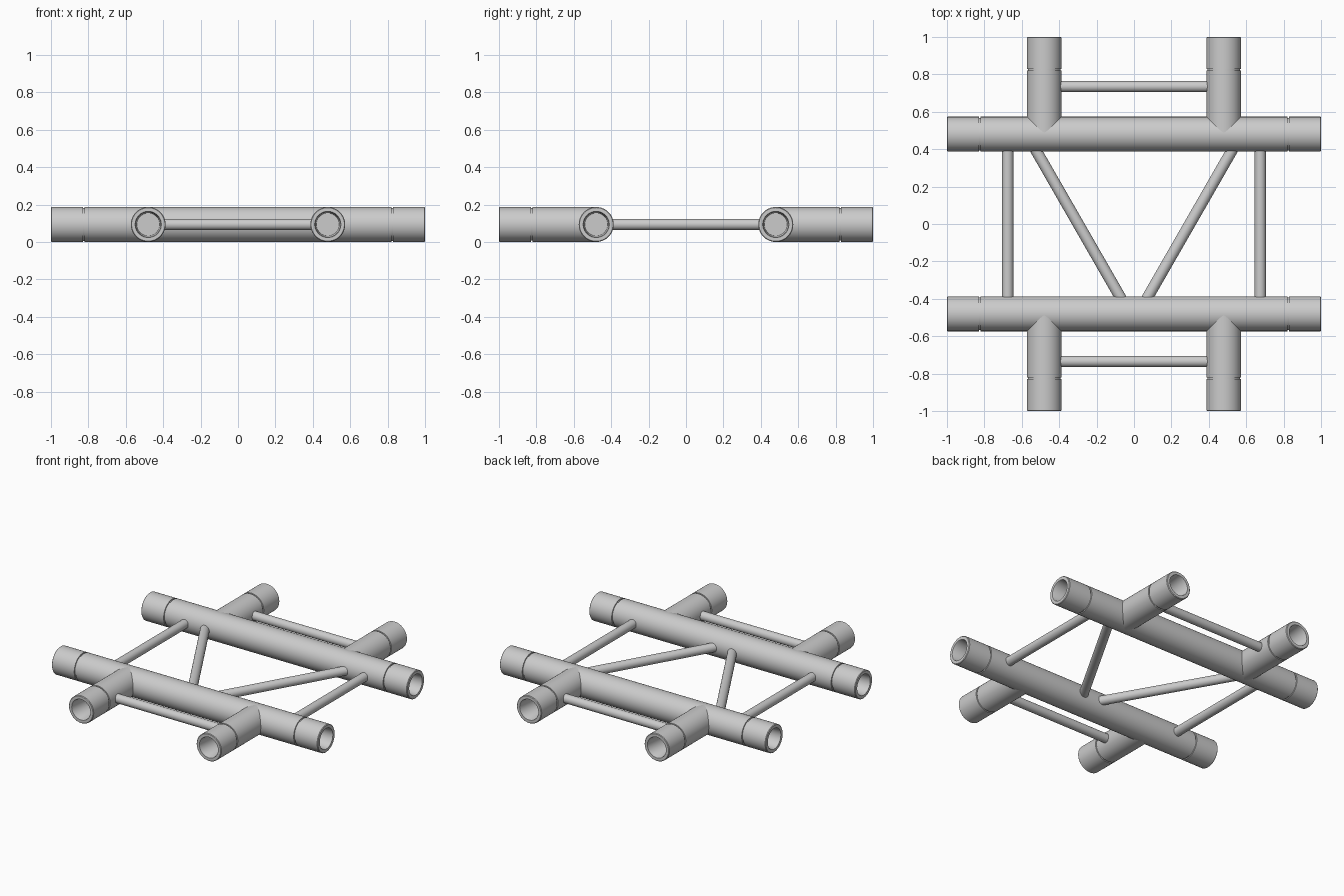
import bpy, bmesh, math
from mathutils import Vector

if "Cube" in bpy.data.objects:
    bpy.data.objects.remove(bpy.data.objects["Cube"])

R, Z, C = 0.0935, 0.0935, 0.48   # chord radius, axis height, chord offset
BRACE_R = 0.03


def lathe(name, start, direction, profile, seg):
    """Revolve (distance, radius) points around a line; both ends are capped."""
    d = Vector(direction).normalized()
    u = d.cross(Vector((0, 0, 1))).normalized()
    v = d.cross(u)
    bm = bmesh.new()
    rings = []
    for t, r in profile:
        ring = []
        for i in range(seg):
            a = 2 * math.pi * i / seg
            ring.append(bm.verts.new(Vector(start) + d * t + (u * math.cos(a) + v * math.sin(a)) * r))
        rings.append(ring)
    for a, b in zip(rings, rings[1:]):
        for i in range(seg):
            j = (i + 1) % seg
            bm.faces.new((a[i], a[j], b[j], b[i]))
    bm.faces.new(rings[0])
    bm.faces.new(rings[-1])
    bmesh.ops.recalc_face_normals(bm, faces=bm.faces)
    me = bpy.data.meshes.new(name)
    bm.to_mesh(me)
    bm.free()
    for p in me.polygons:
        p.use_smooth = True
    me.set_sharp_from_angle(angle=math.radians(35))
    ob = bpy.data.objects.new(name, me)
    bpy.context.collection.objects.link(ob)
    return ob


def socket_end(length, r):
    """Weld groove, coupler, rounded rim and tapered bore at the tube end."""
    g = length - 0.175
    return [(g - 0.005, r), (g - 0.004, r - 0.006), (g + 0.004, r - 0.006), (g + 0.005, r),
            (length - 0.004, r), (length, r - 0.004), (length, 0.070),
            (length - 0.006, 0.067), (length - 0.17, 0.061)]


def brace(name, a, b):
    a, b = Vector((*a, Z)), Vector((*b, Z))
    n = (b - a).length
    lathe(name, a, b - a, [(0, BRACE_R), (n, BRACE_R)], 32)


for s, side in ((-1, "front"), (1, "back")):
    # long chord, socketed at both ends
    end = socket_end(1.0, R)
    profile = [(1 - t, r) for t, r in reversed(end)] + [(1 + t, r) for t, r in end]
    lathe(f"{side}_chord", (-1, s * C, Z), (1, 0, 0), profile, 64)
    # short stubs branching outward from the chord
    for x, hand in ((-C, "left"), (C, "right")):
        r = R - 0.0005
        lathe(f"{side}_{hand}_stub", (x, s * C, Z), (0, s, 0),
              [(0, r)] + socket_end(1.0 - C, r), 64)
    # brace between the two stubs
    brace(f"{side}_stub_brace", (-0.42, s * 0.735), (0.42, s * 0.735))

# braces between the two chords
for s, hand in ((-1, "left"), (1, "right")):
    brace(f"{hand}_cross_brace", (s * 0.675, -0.42), (s * 0.675, 0.42))
    brace(f"{hand}_diagonal_brace", (s * 0.051, -0.43), (s * 0.545, 0.43))
